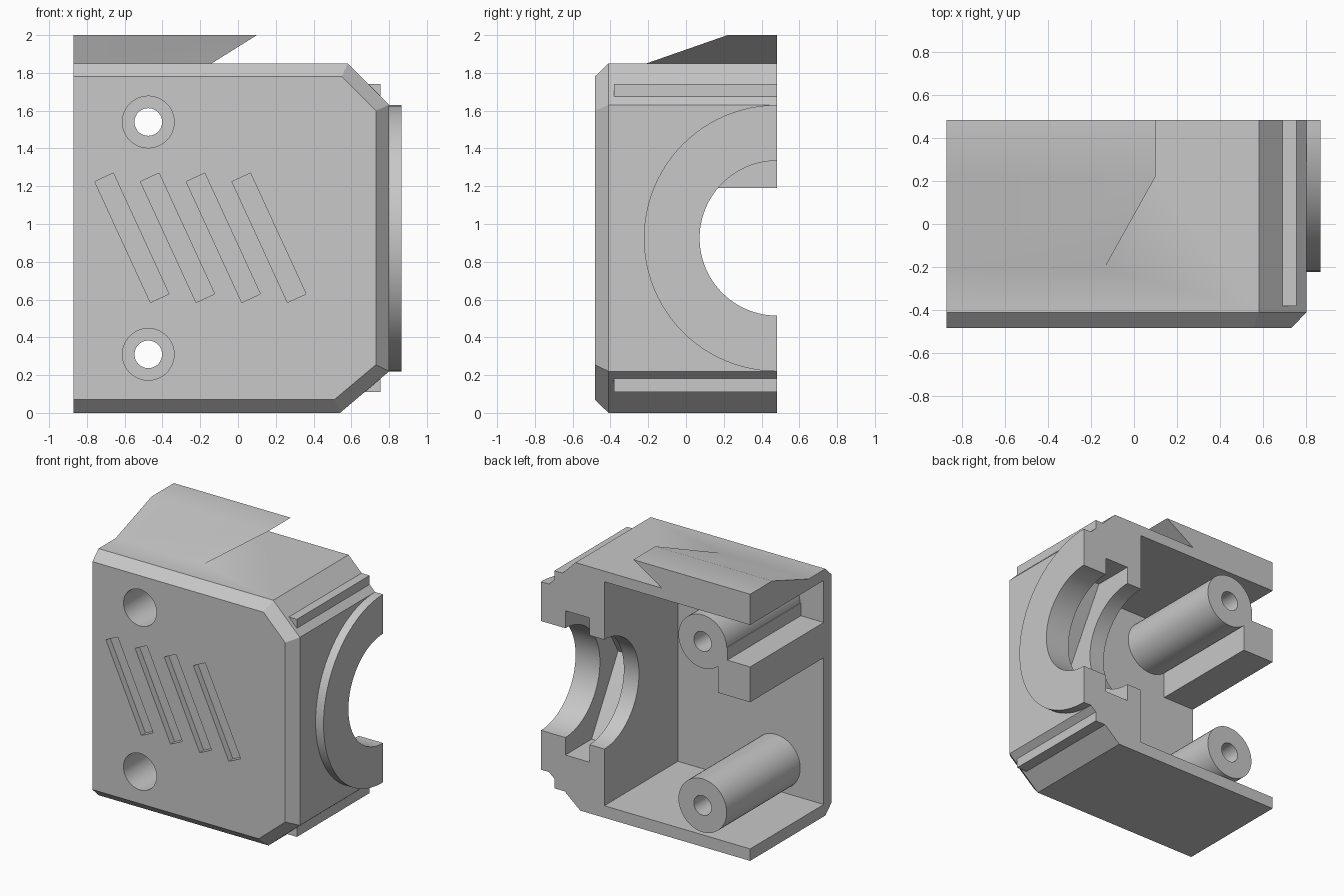
import bpy
import bmesh
from math import cos, sin, tau, radians
from mathutils import Matrix, Vector

cube = bpy.data.objects.get("Cube")
if cube:
    bpy.data.objects.remove(cube, do_unlink=True)

BACK, LEFT_END = 0.482, -0.87      # trimmed open faces
AXIS_Y, AXIS_Z = BACK, 0.925       # centre line of the round opening

grey = bpy.data.materials.new("plain grey")
grey.use_nodes = True
grey.diffuse_color = (0.58, 0.58, 0.58, 1)
grey.node_tree.nodes["Principled BSDF"].inputs["Base Color"].default_value = grey.diffuse_color


def loft(name, rings):
    """Solid through a row of matching rings, capped at both ends."""
    bm = bmesh.new()
    loops = [[bm.verts.new(p) for p in ring] for ring in rings]
    n = len(loops[0])
    for a, b in zip(loops, loops[1:]):
        for i in range(n):
            j = (i + 1) % n
            bm.faces.new((a[i], a[j], b[j], b[i]))
    bm.faces.new(loops[0])
    bm.faces.new(loops[-1])
    bmesh.ops.recalc_face_normals(bm, faces=bm.faces)
    mesh = bpy.data.meshes.new(name)
    bm.to_mesh(mesh)
    bm.free()
    mesh.materials.append(grey)
    obj = bpy.data.objects.new(name, mesh)
    bpy.context.collection.objects.link(obj)
    return obj


def box(name, x, y, z):
    return loft(name, [[(x[0], b, c), (x[1], b, c), (x[1], b, d), (x[0], b, d)]
                       for b in y for c, d in [z]])


def rod_x(name, r, x, sides=96, turn=0.0):
    ring = [(r * cos(turn + tau * i / sides), r * sin(turn + tau * i / sides)) for i in range(sides)]
    return loft(name, [[(a, AXIS_Y + u, AXIS_Z + v) for u, v in ring] for a in x])


def rod_y(name, r, cx, cz, y, sides=48):
    ring = [(r * cos(tau * i / sides), r * sin(tau * i / sides)) for i in range(sides)]
    return loft(name, [[(cx + u, b, cz + v) for u, v in ring] for b in y])


def combine(target, tool, operation):
    mod = target.modifiers.new(tool.name, "BOOLEAN")
    mod.operation, mod.solver, mod.object = operation, "EXACT", tool
    bpy.context.view_layer.objects.active = target
    bpy.ops.object.modifier_apply(modifier=mod.name)
    bpy.data.objects.remove(tool, do_unlink=True)


# Housing shell with cut right corners and a bevelled front rim
outer = [(-1, 0), (0.54, 0), (0.80, 0.22), (0.80, 1.63), (0.58, 1.85), (-1, 1.85)]
inner = [(-1, 0.07), (0.51, 0.07), (0.73, 0.255), (0.73, 1.60), (0.55, 1.78), (-1, 1.78)]
housing = loft("housing", [[(x, y, z) for x, z in ring]
                           for y, ring in ((-0.483, inner), (-0.41, outer), (0.6, outer))])


def add(tool):
    combine(housing, tool, "UNION")


def cut(tool):
    combine(housing, tool, "DIFFERENCE")


# Inner cavity, open to the left and back
cut(box("cavity", (-1.2, 0.34), (-0.39, 0.8), (0.09, 1.77)))

# Sloping top wedge with an undercut right end
add(loft("top_wedge", [
    [(-1, -0.353, 1.80), (-1, 0.22, 2.0), (-1, 0.6, 2.0), (-1, 0.6, 1.80)],
    [(-0.22, -0.353, 1.80), (0.10, 0.22, 2.0), (0.10, 0.6, 2.0), (-0.22, 0.6, 1.80)]]))

# Round flange and side ribs
add(rod_x("flange", 0.705, (0.6, 0.866)))
for z in ((1.67, 1.742), (0.11, 0.182)):
    add(box("side_rib", (0.62, 0.755), (-0.38, 0.6), z))

# Shaft opening with a six-sided nut pocket
cut(rod_x("bore", 0.41, (0.2, 1.0)))
cut(rod_x("nut_pocket", 0.625, (0.465, 0.664), sides=6))

# Screw posts and the block beside the upper one
for z in (0.31, 1.54):
    add(rod_y("screw_post", 0.2, -0.475, z, (-0.44, 0.6)))
add(box("post_block", (-1, -0.605), (-0.43, 0.6), (1.19, 1.455)))
add(box("post_step", (-0.68, -0.55), (-0.43, 0.6), (1.40, 1.55)))
for z in (0.31, 1.54):
    cut(rod_y("screw_hole", 0.073, -0.475, z, (-0.8, 0.9)))
    cut(rod_y("screw_head_well", 0.137, -0.475, z, (-0.8, 0.0)))

# Four slanted shallow grooves on the front
for i in range(4):
    groove = box("front_groove", (-0.054, 0.054), (-0.6, -0.435), (-0.352, 0.352))
    centre = Vector((-0.562 + 0.242 * i, 0, 0.927))
    groove.data.transform(Matrix.Translation(centre) @ Matrix.Rotation(radians(-24.7), 4, "Y"))
    cut(groove)

# Trim the open back and left end flush
cut(box("back_trim", (-2, 2), (BACK, 3), (-1, 3)))
cut(box("left_trim", (-3, LEFT_END), (-2, 2), (-1, 3)))

housing.select_set(True)
bpy.context.view_layer.objects.active = housing
bpy.ops.object.shade_smooth_by_angle(angle=radians(25))
